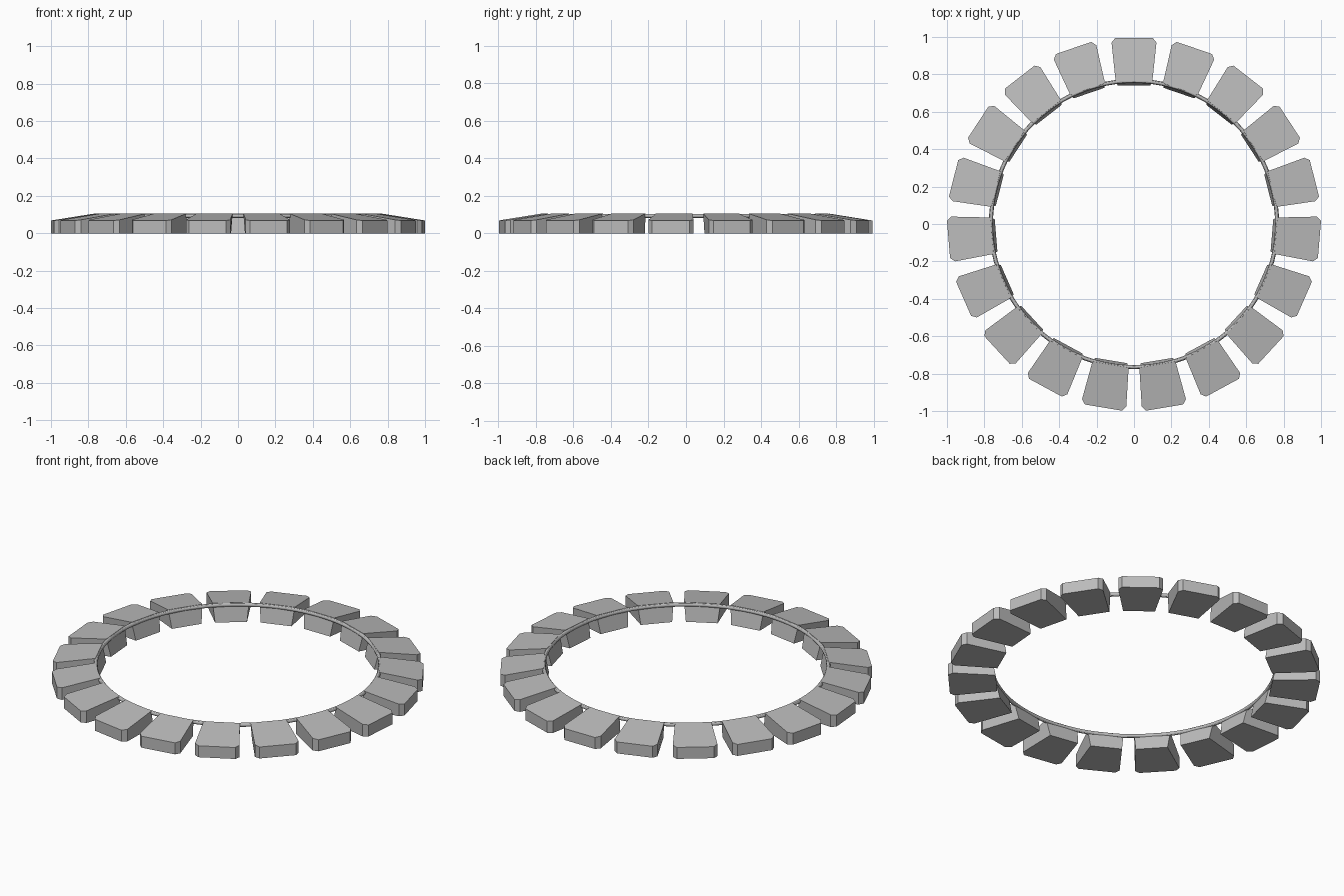
import bpy
import bmesh
import math
from mathutils import Matrix

cube = bpy.data.objects.get("Cube")
if cube:
    bpy.data.objects.remove(cube, do_unlink=True)

COUNT = 19
OUTER = 0.995       # distance of the outer faces from the centre
CHAMFER = 0.025

grey = bpy.data.materials.new("plain_grey")
grey.use_nodes = True
colour = (0.5, 0.5, 0.5, 1)
grey.diffuse_color = colour
grey.node_tree.nodes["Principled BSDF"].inputs["Base Color"].default_value = colour


def outline(inner_radius, inner_half, outer_half):
    """Tapered block outline pointing along +y, with clipped outer corners."""
    side = [(inner_half, inner_radius),
            (outer_half, OUTER - CHAMFER),
            (outer_half - CHAMFER * 0.8, OUTER)]
    return side + [(-x, y) for x, y in reversed(side)]


def block_mesh():
    bm = bmesh.new()
    low = [bm.verts.new((x, y, 0)) for x, y in outline(0.74, 0.086, 0.12)]
    # The top slopes up from the outer face to the inner edge
    high = [bm.verts.new((x, y, 0.068 + (OUTER - y) * 0.16))
            for x, y in outline(0.762, 0.098, 0.12)]
    bm.faces.new(low)
    bm.faces.new(high)
    for i in range(len(low)):
        j = (i + 1) % len(low)
        bm.faces.new((low[i], low[j], high[j], high[i]))
    bmesh.ops.recalc_face_normals(bm, faces=bm.faces)
    mesh = bpy.data.meshes.new("block")
    bm.to_mesh(mesh)
    bm.free()
    mesh.materials.append(grey)
    return mesh


# Circle of identical blocks, one centred at the back
mesh = block_mesh()
for i in range(COUNT):
    block = bpy.data.objects.new(f"block_{i + 1}", mesh)
    block.matrix_world = Matrix.Rotation(math.tau * i / COUNT, 4, "Z")
    bpy.context.collection.objects.link(block)

# Thin cord joining the blocks near their inner top edges
bpy.ops.mesh.primitive_torus_add(major_radius=0.765, minor_radius=0.011,
                                 major_segments=96, minor_segments=12,
                                 location=(0, 0, 0.093))
cord = bpy.context.object
cord.name = "connecting_ring"
cord.data.materials.append(grey)
bpy.ops.object.shade_smooth_by_angle()
